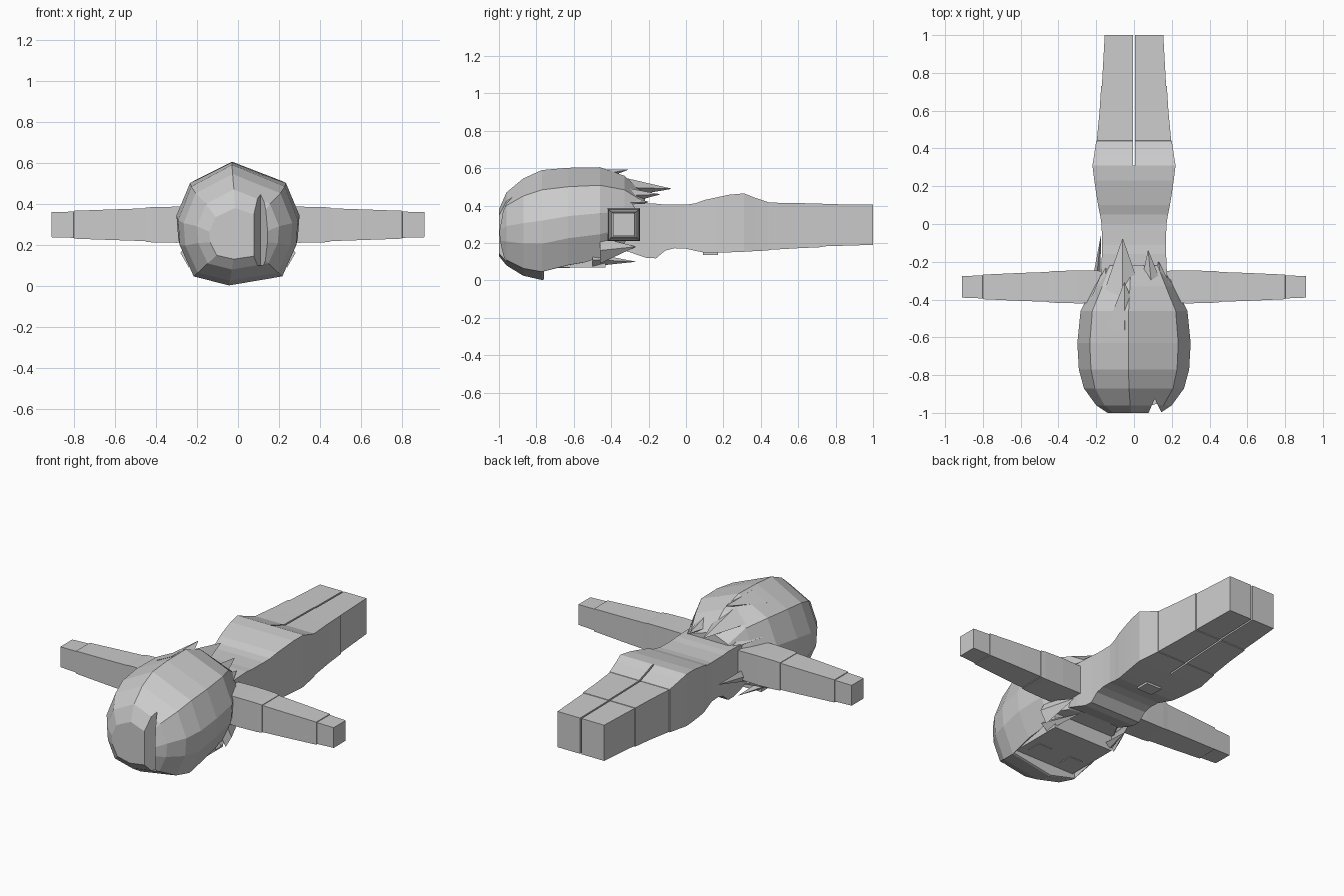
import bpy, bmesh
from mathutils import Vector


def loft(name, rings):
    """Skin a list of equal-length closed rings and cap both ends."""
    bm = bmesh.new()
    rows = [[bm.verts.new(p) for p in r] for r in rings]
    n = len(rows[0])
    for a, b in zip(rows, rows[1:]):
        for i in range(n):
            bm.faces.new((a[i], a[(i + 1) % n], b[(i + 1) % n], b[i]))
    bm.faces.new(rows[0])
    bm.faces.new(rows[-1])
    bmesh.ops.recalc_face_normals(bm, faces=bm.faces)
    me = bpy.data.meshes.new(name)
    bm.to_mesh(me)
    bm.free()
    ob = bpy.data.objects.new(name, me)
    bpy.context.collection.objects.link(ob)
    return ob


def rect_y(y, x0, x1, z0, z1):
    return [(x0, y, z0), (x1, y, z0), (x1, y, z1), (x0, y, z1)]


def box(name, x0, x1, y0, y1, z0, z1):
    return loft(name, [rect_y(y0, x0, x1, z0, z1), rect_y(y1, x0, x1, z0, z1)])


def spike(name, base, tip, w, h):
    """Four-sided pointed hair lock."""
    b, t = Vector(base), Vector(tip)
    ring = [b + Vector(o) for o in ((-w, 0, 0), (0, 0, -h), (w, 0, 0), (0, 0, h))]
    return loft(name, [ring, [t + (p - b) * 0.02 for p in ring]])


# Torso: y, half width, bottom, top
torso = [(-.43, .16, .20, .38), (-.41, .17, .19, .39), (-.27, .175, .14, .41),
         (-.21, .172, .12, .41), (-.16, .17, .118, .41), (-.11, .17, .16, .405),
         (-.06, .17, .172, .405), (0, .172, .17, .405), (.05, .18, .158, .412),
         (.10, .19, .148, .43), (.16, .20, .148, .443), (.23, .21, .15, .458),
         (.31, .22, .153, .465)]
loft("torso", [rect_y(y, -w, w, a, b) for y, w, a, b in torso])
box("buckle", -.05, .05, .09, .17, .136, .2)

# Legs, separated by a narrow slit
legs = [(.31, .22, .153, .465), (.36, .212, .156, .445), (.44, .20, .16, .418),
        (.441, .197, .163, .416), (.60, .182, .172, .413), (.73, .174, .178, .411),
        (.731, .17, .182, .408), (1.0, .155, .19, .405)]
for s in (1, -1):
    loft("leg", [rect_y(y, s * .005, s * w, a, b) for y, w, a, b in legs])

# Arms with sleeve and cuff steps: x, half depth, half height
arms = [(.15, .085, .085), (.30, .087, .088), (.42, .084, .086), (.45, .082, .083),
        (.451, .079, .08), (.60, .074, .075), (.80, .065, .068), (.801, .061, .064),
        (.91, .057, .061)]
for s in (1, -1):
    loft("arm", [[(s * x, -.333 - d, .298 - h), (s * x, -.333 + d, .298 - h),
                  (s * x, -.333 + d, .298 + h), (s * x, -.333 - d, .298 + h)]
                 for x, d, h in arms])

# Head block, face turned down
box("head", -.2, .2, -.82, -.43, .07, .45)
for s in (1, -1):
    box("eye", s * .11 - .045, s * .11 + .045, -.71, -.62, .066, .08)

# Faceted hair cap: y, half width, bottom, top
side = [(.78, .64), (1, .08), (.97, -.34), (.74, -.85)]
outline = [(-.1, 1)] + side + [(-.15, -1)] + [(-x, z) for x, z in reversed(side)]
cap = [(-1.0, .14, .13, .38), (-.96, .2, .08, .47), (-.87, .265, .025, .545),
       (-.77, .292, .002, .59), (-.63, .30, .04, .602), (-.46, .283, .07, .605),
       (-.33, .215, .14, .56), (-.22, .16, .22, .46)]
hair = loft("hair", [[(w * x, y, (a + b) / 2 + (b - a) / 2 * z) for x, z in outline]
                     for y, w, a, b in cap])


def cut(target, cutter):
    cutter.hide_render = True
    cutter.hide_set(True)
    m = target.modifiers.new("cut", 'BOOLEAN')
    m.operation = 'DIFFERENCE'
    m.object = cutter


# Face opening below and parting in the fringe
cut(hair, box("face_cutter", -.215, .215, -.76, -.1, -.3, .16))
cut(hair, loft("parting_cutter", [[(.055, -1.05, z), (.17, -1.05, z), (.11, -.925, z)]
                                  for z in (.1, .51)]))

# Pointed locks: base, tip, half width, half height
locks = [((-.06, -.42, .50), (-.06, -.08, .49), .12, .07),
         ((.10, -.40, .45), (.075, -.14, .46), .08, .06),
         ((.16, -.40, .41), (.13, -.20, .42), .07, .06),
         ((-.05, -.56, .545), (-.05, -.31, .592), .10, .05),
         ((-.15, -.40, .42), (-.15, -.21, .40), .08, .06),
         ((.21, -.45, .36), (.19, -.25, .37), .06, .07),
         ((-.21, -.40, .22), (-.175, -.06, .25), .03, .06),
         ((.24, -.46, .16), (.20, -.27, .18), .04, .07),
         ((-.24, -.46, .16), (-.20, -.27, .18), .04, .07),
         ((.20, -.50, .11), (.16, -.27, .10), .04, .035),
         ((-.20, -.50, .11), (-.16, -.27, .10), .04, .035)]
for l in locks:
    spike("hair_lock", *l)
